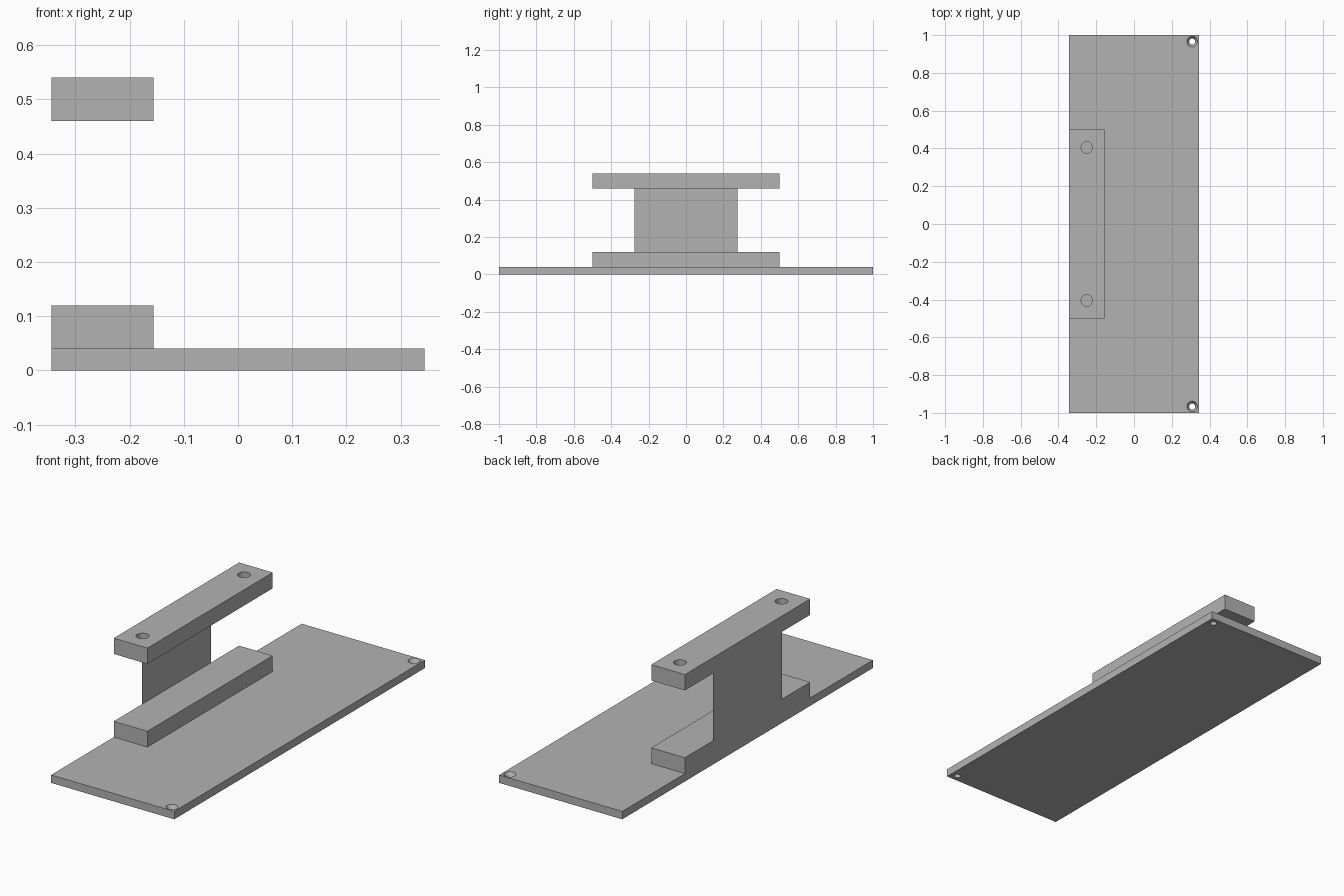
import bpy
import bmesh
from mathutils import Matrix, Vector

if "Cube" in bpy.data.objects:
    bpy.data.objects.remove(bpy.data.objects["Cube"], do_unlink=True)

# One plain grey for the whole bracket
grey = bpy.data.materials.new("plain_grey")
grey.use_nodes = True
colour = (0.45, 0.45, 0.45, 1)
grey.diffuse_color = colour
grey.node_tree.nodes["Principled BSDF"].inputs["Base Color"].default_value = colour


def make_object(name, bm):
    mesh = bpy.data.meshes.new(name)
    bm.to_mesh(mesh)
    bm.free()
    mesh.materials.append(grey)
    obj = bpy.data.objects.new(name, mesh)
    bpy.context.collection.objects.link(obj)
    return obj


def box(name, low, high):
    low, high = Vector(low), Vector(high)
    bm = bmesh.new()
    bmesh.ops.create_cube(bm, size=1, matrix=Matrix.Translation((low + high) / 2)
                          @ Matrix.Diagonal((*(high - low), 1)))
    return make_object(name, bm)


def drill(part, x, y, bottom, top, r_bottom, r_top):
    """Cut a round or tapered hole through the part."""
    bm = bmesh.new()
    bmesh.ops.create_cone(bm, cap_ends=True, segments=32, radius1=r_bottom,
                          radius2=r_top, depth=top - bottom,
                          matrix=Matrix.Translation((x, y, (bottom + top) / 2)))
    cutter = make_object("hole_cutter", bm)
    cutter.hide_render = True
    bpy.context.view_layer.objects.active = part
    mod = part.modifiers.new("hole", "BOOLEAN")
    mod.operation = "DIFFERENCE"
    mod.solver = "EXACT"
    mod.object = cutter
    bpy.ops.object.modifier_apply(modifier=mod.name)
    bpy.data.objects.remove(cutter, do_unlink=True)


half = 0.344       # half width of the base plate
inner = -0.156     # inner side of both rails
thick = 0.04       # base plate thickness

# Base plate, lower rail and upper rail
plate = box("base_plate", (-half, -1, 0), (half, 1, thick))
lower_rail = box("lower_rail", (-half, -0.5, thick), (inner, 0.5, 0.12))
upper_rail = box("upper_rail", (-half, -0.5, 0.46), (inner, 0.5, 0.54))

# Paper-thin web joining the rails along their outer side
bm = bmesh.new()
corners = [(-0.275, 0.12), (-0.275, 0.46), (0.275, 0.46), (0.275, 0.12)]
bm.faces.new([bm.verts.new((-half, y, z)) for y, z in corners])
make_object("web", bm)

# Countersunk plate holes and straight rail holes at both ends
for side in (-1, 1):
    drill(plate, 0.308, side * 0.966, -0.02, 0.06, 0.016, 0.016)
    drill(plate, 0.308, side * 0.966, 0.02, 0.041, 0.016, 0.0286)
    drill(upper_rail, -0.25, side * 0.405, 0.4, 0.6, 0.03, 0.03)

# Smooth hole walls with sharp rims
for part in (plate, upper_rail):
    bpy.ops.object.select_all(action="DESELECT")
    part.select_set(True)
    bpy.context.view_layer.objects.active = part
    bpy.ops.object.shade_smooth_by_angle(angle=0.5)
